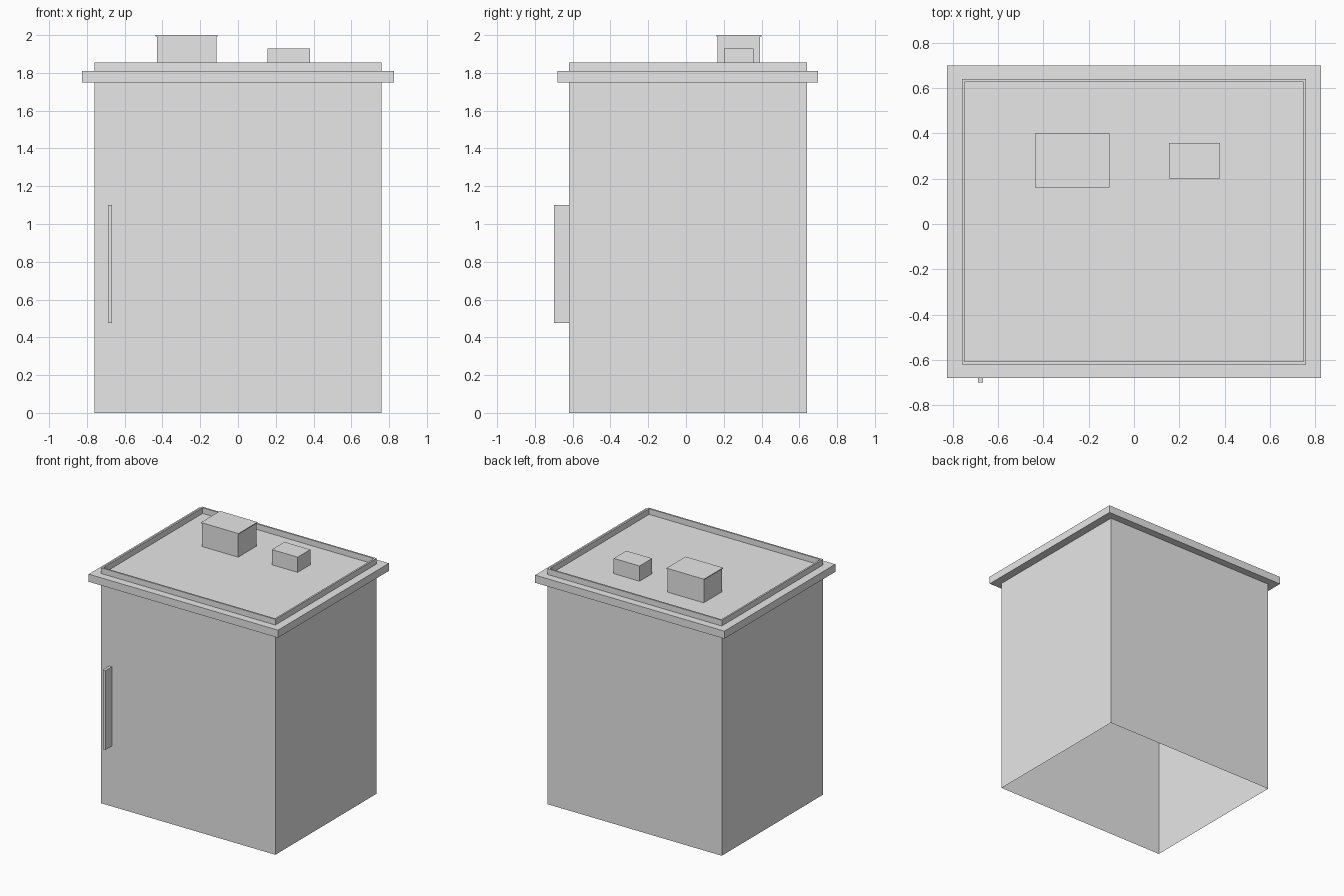
import bpy
import bmesh

default = bpy.data.objects.get("Cube")
if default:
    bpy.data.objects.remove(default, do_unlink=True)

grey = bpy.data.materials.new("light grey metal")
grey.use_nodes = True
grey.diffuse_color = (0.8, 0.8, 0.8, 1)
grey.node_tree.nodes["Principled BSDF"].inputs["Base Color"].default_value = (0.8, 0.8, 0.8, 1)


def rings(name, centre, steps, cap_bottom=False, cap_top=False):
    """Bridge stacked rectangles, each given as (half width, half depth, height)."""
    bm = bmesh.new()
    cx, cy = centre
    loops = [[bm.verts.new((cx + sx * hx, cy + sy * hy, z))
              for sx, sy in ((-1, -1), (1, -1), (1, 1), (-1, 1))]
             for hx, hy, z in steps]
    for low, high in zip(loops, loops[1:]):
        for i in range(4):
            j = (i + 1) % 4
            bm.faces.new((low[i], low[j], high[j], high[i]))
    if cap_bottom:
        bm.faces.new(loops[0][::-1])
    if cap_top:
        bm.faces.new(loops[-1])
    mesh = bpy.data.meshes.new(name)
    bm.to_mesh(mesh)
    bm.free()
    mesh.materials.append(grey)
    obj = bpy.data.objects.new(name, mesh)
    bpy.context.collection.objects.link(obj)
    return obj


def box(name, x, y, z):
    """Closed box from its limits on each axis."""
    hx, hy = (x[1] - x[0]) / 2, (y[1] - y[0]) / 2
    return rings(name, (x[0] + hx, y[0] + hy),
                 [(hx, hy, z[0]), (hx, hy, z[1])], True, True)


MIDDLE = (0, 0.01)
EAVE, DECK, RIM = 1.75, 1.81, 1.855

# Walls, open underneath
rings("walls", MIDDLE, [(0.76, 0.63, 0), (0.76, 0.63, EAVE)])

# Overhanging roof slab with a raised parapet around a recessed deck
rings("roof", MIDDLE, [
    (0.76, 0.63, EAVE), (0.825, 0.69, EAVE), (0.825, 0.69, DECK),
    (0.76, 0.63, DECK), (0.76, 0.63, RIM),
    (0.747, 0.617, RIM), (0.747, 0.617, DECK)], cap_top=True)

# Rooftop units
box("large_roof_unit", (-0.43, -0.115), (0.167, 0.393), (DECK, 1.993))
box("large_unit_lid", (-0.436, -0.109), (0.161, 0.399), (1.993, 2.0))
box("small_roof_unit", (0.155, 0.38), (0.20, 0.357), (DECK, 1.93))

# Upright front handle
box("front_handle", (-0.688, -0.666), (-0.70, -0.62), (0.475, 1.10))
